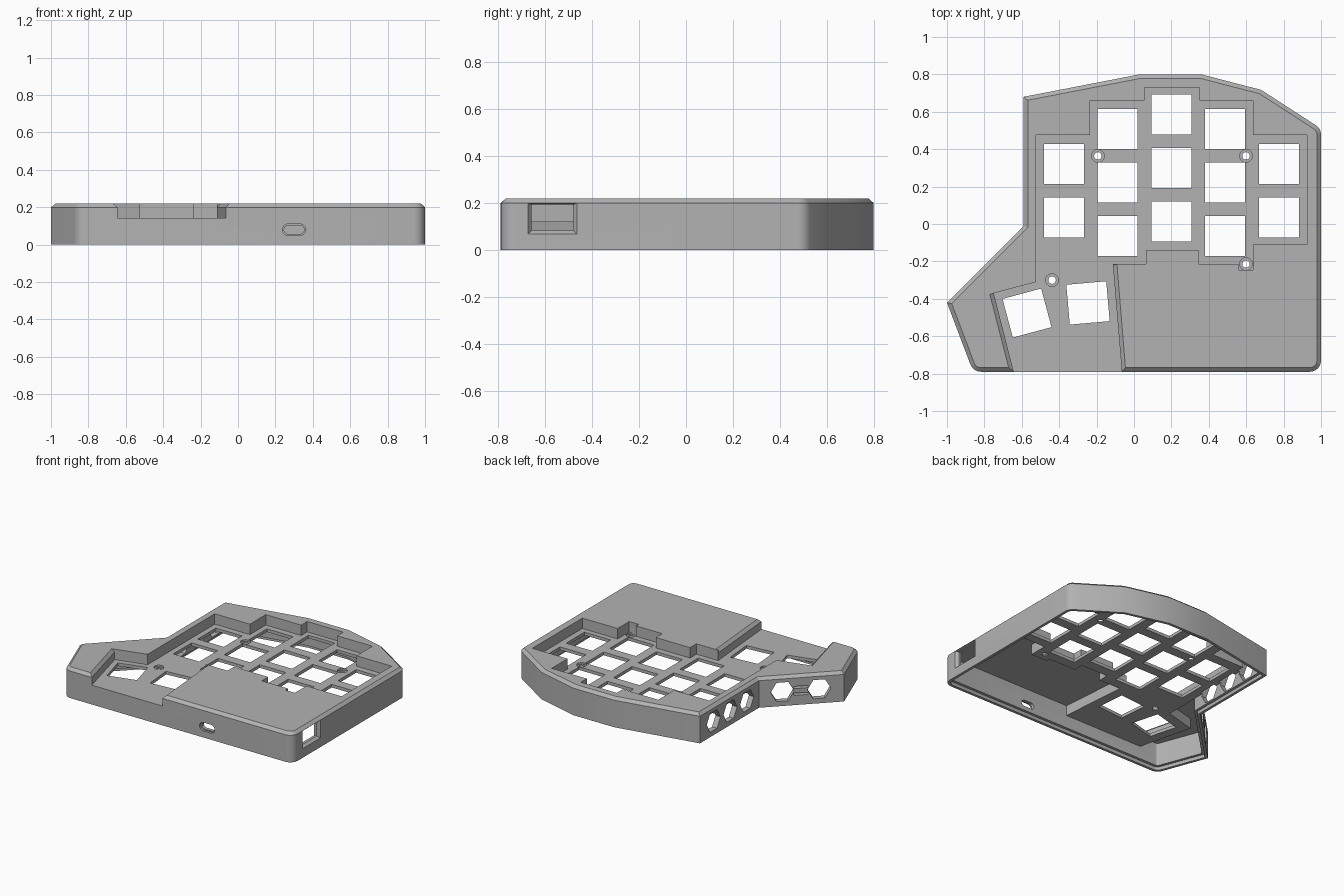
import bpy, bmesh, math
from mathutils import Vector

old = bpy.data.objects.get("Cube")
if old:
    bpy.data.objects.remove(old)


def loft(name, rings):
    """Closed solid through rings of 3D points with equal counts."""
    bm = bmesh.new()
    vs = [[bm.verts.new(p) for p in r] for r in rings]
    n = len(vs[0])
    bm.faces.new(vs[0])
    bm.faces.new(vs[-1])
    for a, b in zip(vs, vs[1:]):
        for i in range(n):
            j = (i + 1) % n
            bm.faces.new((a[i], a[j], b[j], b[i]))
    bmesh.ops.recalc_face_normals(bm, faces=bm.faces)
    mesh = bpy.data.meshes.new(name)
    bm.to_mesh(mesh)
    bm.free()
    ob = bpy.data.objects.new(name, mesh)
    bpy.context.scene.collection.objects.link(ob)
    return ob


def at(poly, z):
    return [Vector((p[0], p[1], z)) for p in poly]


def prism(name, poly, z0, z1):
    return loft(name, [at(poly, z0), at(poly, z1)])


def cut(ob, cutter):
    """Subtract the cutter from the object, then discard it."""
    cutter.hide_render = True
    mod = ob.modifiers.new("cut", 'BOOLEAN')
    mod.operation, mod.solver, mod.object = 'DIFFERENCE', 'EXACT', cutter
    bpy.context.view_layer.objects.active = ob
    bpy.ops.object.modifier_apply(modifier=mod.name)
    bpy.data.objects.remove(cutter)


def inset(poly, d):
    """Mitred offset of a counter-clockwise polygon, inward when positive."""
    out = []
    for i, p in enumerate(poly):
        p = Vector(p)
        e0 = (p - Vector(poly[i - 1])).normalized()
        e1 = (Vector(poly[(i + 1) % len(poly)]) - p).normalized()
        n0, n1 = Vector((-e0.y, e0.x)), Vector((-e1.y, e1.x))
        out.append(p + (n0 + n1) * (d / (1 + n0.dot(n1))))
    return out


def rounded(p, a, b, r, steps=6):
    """Arc that replaces corner p between neighbours a and b."""
    p, a, b = Vector(p), Vector(a), Vector(b)
    u, v = (a - p).normalized(), (b - p).normalized()
    half = u.angle(v) / 2
    c = p + (u + v).normalized() * (r / math.sin(half))
    s, e = p + u * (r / math.tan(half)) - c, p + v * (r / math.tan(half)) - c
    turn = s.angle(e)
    return [c + (s * math.sin((1 - k / steps) * turn) + e * math.sin(k / steps * turn)) / math.sin(turn)
            for k in range(steps + 1)]


def ngon(x, y, r, n=24, turn=0.0, sx=1.0):
    return [(x + sx * r * math.cos(turn + math.tau * i / n),
             y + r * math.sin(turn + math.tau * i / n)) for i in range(n)]


def slot(w, h, n=8):
    """Horizontal rounded slot as 2D points."""
    r = h / 2
    return [(s * (w / 2 - r) + r * math.cos(t), r * math.sin(t))
            for s, t0 in ((1, -math.pi / 2), (-1, math.pi / 2))
            for t in (t0 + math.pi * i / n for i in range(n + 1))]


def wall_ring(shape, origin, along, out, depth):
    """Place a 2D shape on a vertical wall, pushed outward by depth."""
    return [origin + along * a + Vector((0, 0, b)) + out * depth for a, b in shape]


# Case outline, with three rounded corners
corners = [(-0.86, -0.79), (1, -0.79), (1, 0.51), (0.68, 0.717), (0.36, 0.8),
           (0.03, 0.8), (-0.59, 0.68), (-0.59, -0.01), (-1, -0.42)]
radii = {0: 0.06, 1: 0.06, 2: 0.06}
outline = []
for i, p in enumerate(corners):
    if i in radii:
        outline += rounded(p, corners[i - 1], corners[i + 1], radii[i])
    else:
        outline.append(Vector(p))

# Recess around the keys, open to the front below the thumb keys
recess = [(-0.06, -0.85), (-0.113, -0.215), (0.065, -0.215), (0.065, -0.14),
          (0.345, -0.14), (0.345, -0.215), (0.56, -0.215), (0.56, -0.245),
          (0.637, -0.245), (0.637, -0.11), (0.925, -0.11), (0.925, 0.475),
          (0.637, 0.475), (0.637, 0.66), (0.35, 0.66), (0.35, 0.73),
          (0.055, 0.73), (0.055, 0.66), (-0.235, 0.66), (-0.235, 0.475),
          (-0.523, 0.475), (-0.523, -0.31), (-0.75, -0.37), (-0.628, -0.85)]
FLOOR, SHOULDER, TOP = 0.143, 0.2, 0.22

# Shell with a chamfered top edge
case = loft("keyboard_case", [at(outline, 0), at(outline, SHOULDER), at(inset(outline, 0.022), TOP)])

# Hollow underside that steps down beneath the key plate
hollow = prism("hollow", inset(outline, 0.04), -0.1, 0.195)
cut(hollow, prism("plate_block", inset(recess, -0.03), FLOOR - 0.023, 0.3))
cut(case, hollow)
cut(case, prism("base_lip", inset(outline, 0.02), -0.1, 0.025))

# Key recess and its chamfered thumb sides
cut(case, prism("recess", recess, FLOOR, 0.3))
thumb = [(-0.06, -0.85), (-0.113, -0.215), (-0.523, -0.31), (-0.75, -0.37), (-0.628, -0.85)]
wide = [(-0.038, -0.85), (-0.09, -0.215), (-0.523, -0.31), (-0.772, -0.376), (-0.65, -0.85)]
cut(case, loft("thumb_chamfer", [at(thumb, SHOULDER), at(wide, TOP + 0.001)]))

# Key openings: five columns and two turned thumb keys
keys = [(-0.374 + 0.287 * c, y0 - 0.286 * r, 0)
        for c, (y0, count) in enumerate([(0.322, 2), (0.508, 3), (0.586, 3), (0.508, 3), (0.322, 2)])
        for r in range(count)]
keys += [(-0.572, -0.476, 15), (-0.246, -0.422, 5)]
for x, y, deg in keys:
    square = ngon(x, y, 0.107 * math.sqrt(2), 4, math.radians(45 + deg))
    cut(case, prism("key_opening", square, 0.05, 0.19))

# Countersunk screw holes
for x, y in [(-0.193, 0.364), (0.599, 0.364), (0.599, -0.214), (-0.438, -0.3)]:
    cut(case, prism("screw_head", ngon(x, y, 0.034), FLOOR - 0.012, 0.19))
    cut(case, prism("screw_hole", ngon(x, y, 0.02), 0.05, 0.19))

# Cable port in the front wall
X, Y = Vector((1, 0, 0)), Vector((0, 1, 0))
port = Vector((0.3, -0.79, 0.08))
for w, h, depth in ((0.125, 0.062, 0.015), (0.108, 0.046, 0.08)):
    s = slot(w, h)
    cut(case, loft("port", [wall_ring(s, port, X, -Y, 0.02), wall_ring(s, port, X, -Y, -depth)]))

# Bevelled window in the side wall
side = Vector((1, -0.57, 0.133))
outer = [(-0.105, -0.066), (0.105, -0.066), (0.105, 0.066), (-0.105, 0.066)]
inner = [(-0.088, -0.05), (0.088, -0.05), (0.088, 0.06), (-0.088, 0.06)]
cut(case, loft("window", [wall_ring(outer, side, Y, X, 0.0005), wall_ring(inner, side, Y, X, -0.02),
                          wall_ring(inner, side, Y, X, -0.08)]))

# Hexagonal vents in the two walls opposite, and slits between the last pair
hexagon = ngon(0, 0, 0.08, 6)
straight, slope = Vector((-0.59, 0, 0.105)), Vector((-1, -1, 0)).normalized()
slope_out = Vector((-1, 1, 0)).normalized()
bend = Vector((-0.59, -0.01, 0.105))
vents = [(hexagon, straight + Y * y, Y, -X) for y in (0.52, 0.325, 0.13)]
vents += [(hexagon, bend + slope * d, slope, slope_out) for d in (0.16, 0.41)]
vents += [(slot(0.1, 0.016), bend + slope * 0.285 + Vector((0, 0, z)), slope, slope_out)
          for z in (0.025, -0.025)]
for shape, origin, along, out in vents:
    cut(case, loft("vent", [wall_ring(shape, origin, along, out, 0.02),
                            wall_ring(shape, origin, along, out, -0.06)]))

# Plain grey finish
grey = bpy.data.materials.new("grey_plastic")
grey.use_nodes = True
colour = (0.45, 0.45, 0.45, 1)
grey.diffuse_color = colour
grey.node_tree.nodes["Principled BSDF"].inputs["Base Color"].default_value = colour
case.data.materials.clear()
case.data.materials.append(grey)
for poly in case.data.polygons:
    poly.material_index = 0
bpy.ops.object.select_all(action='DESELECT')
case.select_set(True)
bpy.context.view_layer.objects.active = case
bpy.ops.object.shade_smooth_by_angle(angle=math.radians(25))
